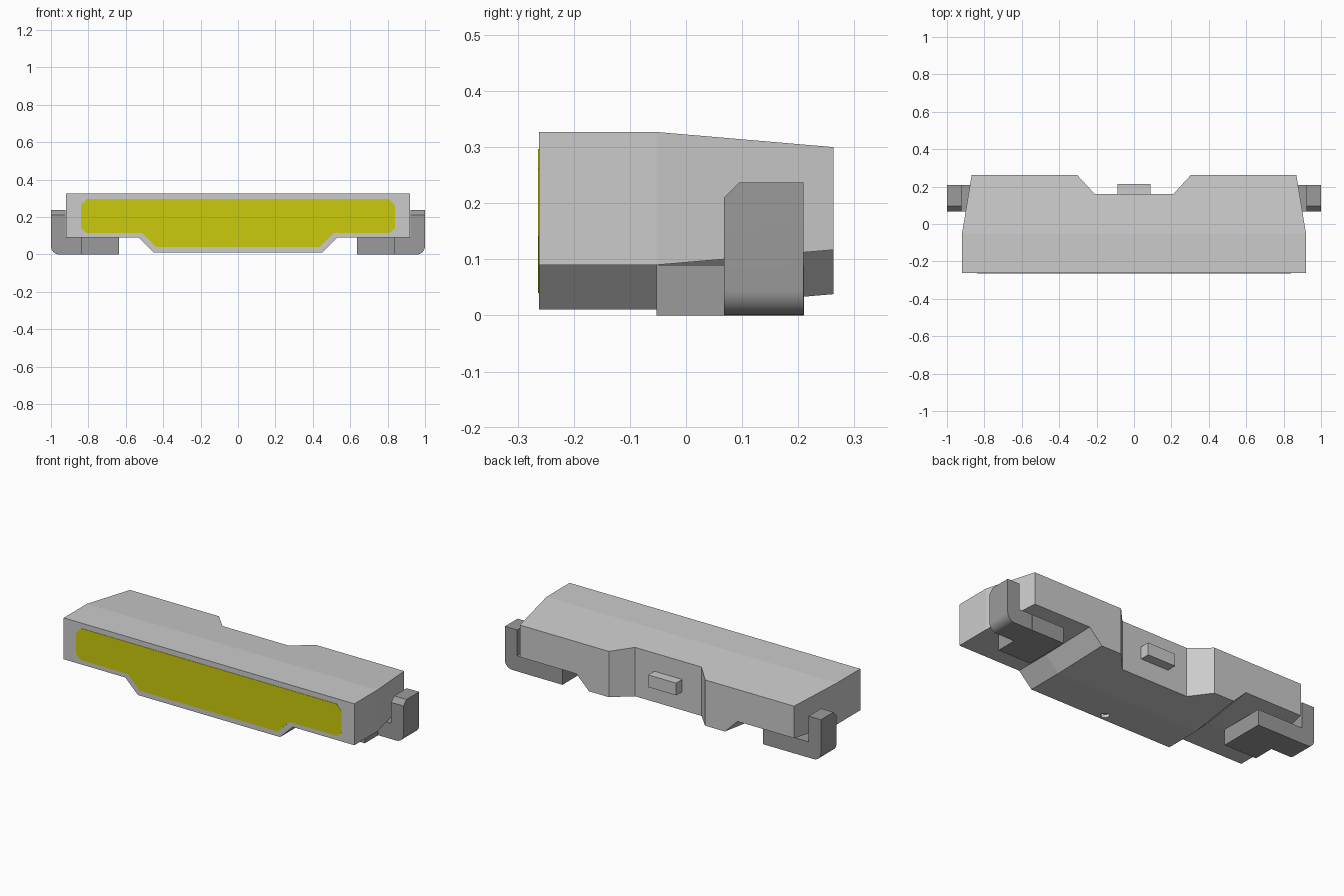
import bpy, bmesh, math
from mathutils import Vector

cube = bpy.data.objects.get("Cube")
if cube:
    bpy.data.objects.remove(cube, do_unlink=True)


def material(name, rgb):
    m = bpy.data.materials.new(name)
    m.use_nodes = True
    m.diffuse_color = (*rgb, 1)
    m.node_tree.nodes["Principled BSDF"].inputs["Base Color"].default_value = (*rgb, 1)
    return m


light_grey = material("light grey", (0.60, 0.60, 0.60))
mid_grey = material("mid grey", (0.33, 0.33, 0.33))
yellow = material("yellow", (0.60, 0.60, 0.004))


def loft(name, sections, mat):
    """Closed solid through matching rings of points."""
    bm = bmesh.new()
    rings = [[bm.verts.new(p) for p in s] for s in sections]
    n = len(rings[0])
    for a, b in zip(rings, rings[1:]):
        for i in range(n):
            j = (i + 1) % n
            bm.faces.new((a[i], a[j], b[j], b[i]))
    bm.faces.new(rings[0])
    bm.faces.new(rings[-1])
    bmesh.ops.recalc_face_normals(bm, faces=bm.faces)
    me = bpy.data.meshes.new(name)
    bm.to_mesh(me)
    bm.free()
    me.materials.append(mat)
    ob = bpy.data.objects.new(name, me)
    bpy.context.collection.objects.link(ob)
    return ob


def mirrored(half):
    """Full outline from its +x half."""
    return half + [(-x, v) for x, v in reversed(half)]


def prism_y(name, outline, y0, y1, mat):
    return loft(name, [[(x, y, z) for x, z in outline] for y in (y0, y1)], mat)


def prism_z(name, outline, z0, z1, mat):
    return loft(name, [[(x, y, z) for x, y in outline] for z in (z0, z1)], mat)


def apply_modifier(ob, name):
    bpy.context.view_layer.objects.active = ob
    bpy.ops.object.modifier_apply(modifier=name)


def cut(ob, cutter):
    m = ob.modifiers.new("cut", "BOOLEAN")
    m.operation, m.solver, m.object = "DIFFERENCE", "EXACT", cutter
    apply_modifier(ob, "cut")
    bpy.data.objects.remove(cutter, do_unlink=True)


# Housing: straight front half, tapering towards the back
front = mirrored([(0.92, 0.327), (0.92, 0.09), (0.53, 0.09), (0.45, 0.011)])
back = mirrored([(0.868, 0.30), (0.868, 0.117), (0.51, 0.117), (0.43, 0.038)])
housing = loft("housing", [[(x, -0.262, z) for x, z in front],
                           [(x, -0.053, z) for x, z in front],
                           [(x, 0.263, z) for x, z in back]], light_grey)

# Notch in the back and small hole underneath
cut(housing, prism_z("notch_cutter", mirrored([(0.21, 0.16), (0.397, 0.363)]),
                     -0.1, 0.5, light_grey))
ring = [(0.022 * math.cos(i * math.pi / 6), -0.225 + 0.022 * math.sin(i * math.pi / 6))
        for i in range(12)]
cut(housing, prism_z("hole_cutter", ring, -0.05, 0.03, light_grey))

# Front panel
panel = mirrored([(0.808, 0.297), (0.84, 0.262), (0.84, 0.142), (0.812, 0.115),
                  (0.512, 0.115), (0.437, 0.04)])
prism_y("front_panel", panel, -0.264, -0.261, yellow)

# Nub on the back wall
prism_y("rear_nub", mirrored([(0.088, 0.205), (0.088, 0.135)]), 0.15, 0.215, light_grey)

# Side brackets: inner foot plus an upright hook with a rounded lower corner
r = 0.045
arc = [(1 - r + r * math.sin(a), r - r * math.cos(a))
       for a in [i * math.pi / 16 for i in range(9)]]
hook = [(0.80, 0.0)] + arc + [(1.0, 0.237), (0.922, 0.237), (0.922, 0.09), (0.80, 0.09)]
for side, sx in (("left", 1), ("right", -1)):
    prism_z(side + "_foot", [(sx * x, y) for x, y in
            ((0.635, -0.053), (0.84, -0.053), (0.84, 0.21), (0.635, 0.21))],
            0.0, 0.09, mid_grey)
    arm = prism_y(side + "_hook", [(sx * x, z) for x, z in hook], 0.068, 0.2095, mid_grey)
    # Sloped cut on the top front edge
    bm = bmesh.new()
    bm.from_mesh(arm.data)
    res = bmesh.ops.bisect_plane(bm, geom=bm.verts[:] + bm.edges[:] + bm.faces[:],
                                 plane_co=Vector((0, 0.068, 0.21)),
                                 plane_no=Vector((0, -1, 1)), clear_outer=True)
    edges = [e for e in res["geom_cut"] if isinstance(e, bmesh.types.BMEdge)]
    bmesh.ops.holes_fill(bm, edges=edges)
    bmesh.ops.recalc_face_normals(bm, faces=bm.faces)
    bm.to_mesh(arm.data)
    bm.free()
    bpy.ops.object.select_all(action="DESELECT")
    arm.select_set(True)
    bpy.context.view_layer.objects.active = arm
    bpy.ops.object.shade_smooth_by_angle(angle=math.radians(30))
